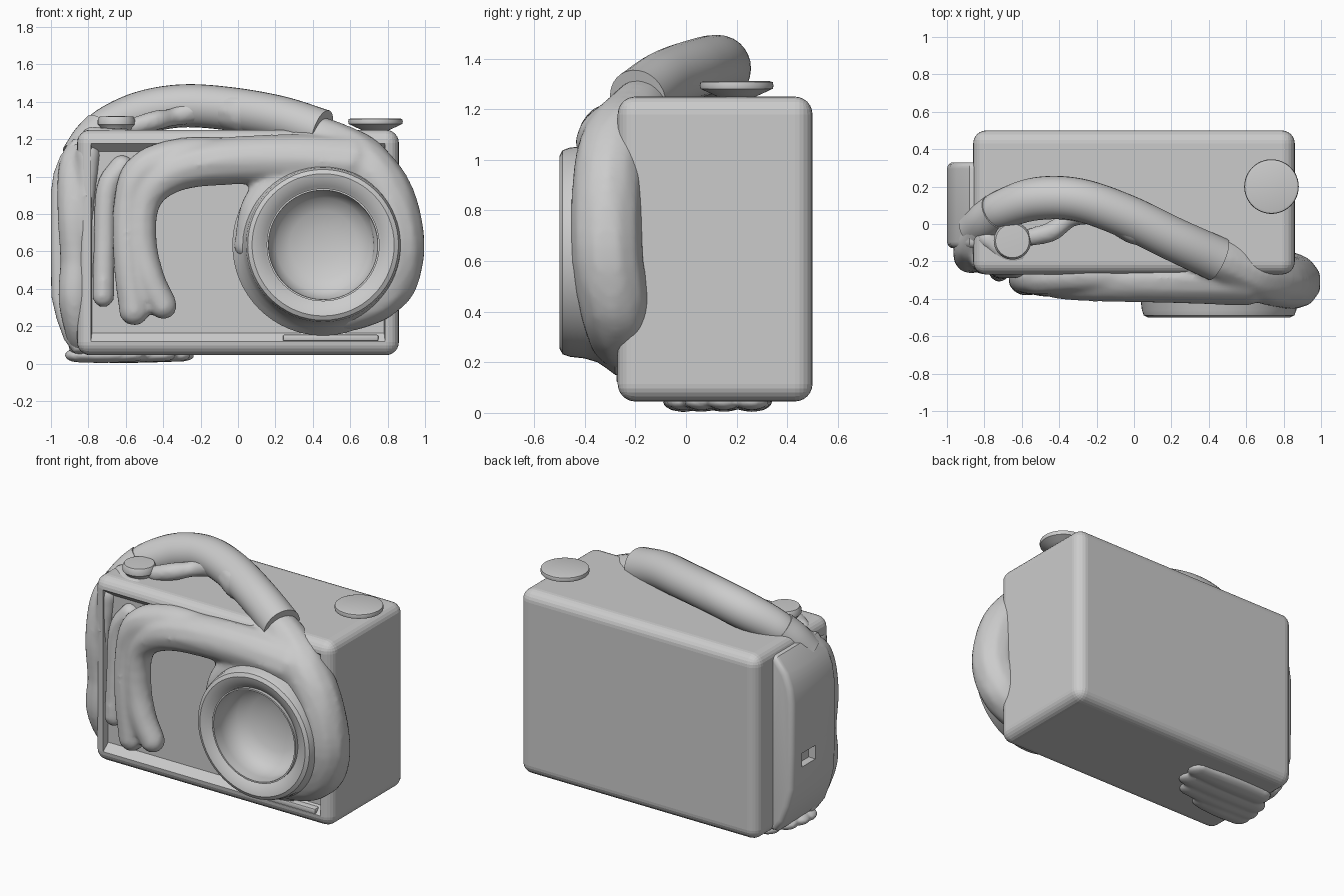
import bpy, bmesh, math
from mathutils import Vector, Matrix

if "Cube" in bpy.data.objects:
    bpy.data.objects.remove(bpy.data.objects["Cube"])

grey = bpy.data.materials.new("plain_grey")
grey.diffuse_color = (0.6, 0.6, 0.6, 1)
grey.use_nodes = True
grey.node_tree.nodes["Principled BSDF"].inputs["Base Color"].default_value = grey.diffuse_color


def finish(name, bm, smooth=True, angle=35):
    bmesh.ops.recalc_face_normals(bm, faces=bm.faces)
    me = bpy.data.meshes.new(name)
    bm.to_mesh(me)
    bm.free()
    ob = bpy.data.objects.new(name, me)
    bpy.context.collection.objects.link(ob)
    me.materials.append(grey)
    if smooth:
        bpy.ops.object.select_all(action='DESELECT')
        ob.select_set(True)
        bpy.context.view_layer.objects.active = ob
        bpy.ops.object.shade_smooth_by_angle(angle=math.radians(angle))
    return ob


def box(bm, lo, hi, bevel=0, seg=3):
    lo, hi = Vector(lo), Vector(hi)
    m = Matrix.Translation((lo + hi) / 2) @ Matrix.Diagonal((*(hi - lo), 1))
    vs = bmesh.ops.create_cube(bm, size=1, matrix=m)["verts"]
    if bevel:
        es = list({e for v in vs for e in v.link_edges})
        bmesh.ops.bevel(bm, geom=es, offset=bevel, segments=seg, profile=0.5, affect='EDGES')


def lathe(name, profile, origin, axis, steps=64):
    """Revolve (radius, height) pairs around the z or -y axis."""
    bm = bmesh.new()
    vs = [bm.verts.new((r, 0, h)) for r, h in profile]
    es = [bm.edges.new(p) for p in zip(vs, vs[1:])]
    bmesh.ops.spin(bm, geom=vs + es, cent=(0, 0, 0), axis=(0, 0, 1),
                   angle=2 * math.pi, steps=steps)
    bmesh.ops.remove_doubles(bm, verts=bm.verts, dist=0.0005)
    if axis == 'Y':
        bmesh.ops.rotate(bm, verts=bm.verts, matrix=Matrix.Rotation(math.pi / 2, 3, 'X'))
    bmesh.ops.translate(bm, verts=bm.verts, vec=origin)
    return finish(name, bm)


def spline(pts, n=10):
    """Catmull-Rom samples of (x, y, z, radius) points."""
    p = [Vector(q) for q in pts]
    p = [2 * p[0] - p[1]] + p + [2 * p[-1] - p[-2]]
    out = []
    for a, b, c, d in zip(p, p[1:], p[2:], p[3:]):
        for i in range(n):
            t = i / n
            out.append(0.5 * (2 * b + (c - a) * t + (2 * a - 5 * b + 4 * c - d) * t * t
                              + (3 * b - a - 3 * c + d) * t ** 3))
    return out + [p[-2]]


def limb(bm, pts, squash=(1, 1, 1)):
    for s in spline(pts):
        bmesh.ops.create_icosphere(bm, subdivisions=2, radius=1, matrix=Matrix.Translation(s.xyz)
                                   @ Matrix.Diagonal((*(s.w * k for k in squash), 1)))


def fuse(ob, voxel=0.018, smooth=6):
    r = ob.modifiers.new("fuse", 'REMESH')
    r.mode, r.voxel_size, r.use_smooth_shade = 'VOXEL', voxel, True
    s = ob.modifiers.new("soften", 'SMOOTH')
    s.factor, s.iterations = 0.5, smooth


def tube(name, pts, sides=28):
    """Smooth sleeve with flat ends."""
    bm = bmesh.new()
    ss = spline(pts, 8)
    rings = []
    for i, s in enumerate(ss):
        t = (ss[min(i + 1, len(ss) - 1)].xyz - ss[max(i - 1, 0)].xyz).normalized()
        u = t.cross(Vector((0, 1, 0.2))).normalized()
        w = t.cross(u)
        rings.append([bm.verts.new(s.xyz + s.w * (u * math.cos(a) + w * math.sin(a)))
                      for a in (2 * math.pi * k / sides for k in range(sides))])
    for a, b in zip(rings, rings[1:]):
        for k in range(sides):
            j = (k + 1) % sides
            bm.faces.new((a[k], a[j], b[j], b[k]))
    bm.faces.new(rings[0])
    bm.faces.new(rings[-1])
    return finish(name, bm, angle=50)


# Camera body with a recessed, sloped-edge front panel
bm = bmesh.new()
box(bm, (-0.86, -0.27, 0.045), (0.86, 0.5, 1.25), 0.07, 6)
bm.normal_update()
front = max((f for f in bm.faces if f.normal.y < -0.99), key=lambda f: f.calc_area())
bmesh.ops.inset_region(bm, faces=[front], thickness=0.005, depth=0)
bmesh.ops.inset_region(bm, faces=[front], thickness=0.008, depth=-0.045)
for v in front.verts:
    v.co.z = 0.165 if v.co.z < 0.6 else 1.135
finish("camera_body", bm, False)

# Raised rails on the lower ledge
bm = bmesh.new()
box(bm, (0.24, -0.275, 0.12), (0.75, -0.2, 0.155), 0.008, 2)
finish("ledge_rail", bm)

# Lens ring with a concave glass
lathe("lens_ring", [(0.485, 0.2), (0.485, 0.28), (0.462, 0.31), (0.435, 0.35), (0.42, 0.4),
                    (0.413, 0.46), (0.403, 0.488), (0.38, 0.5), (0.345, 0.492), (0.315, 0.47),
                    (0.3, 0.46), (0.302, 0.485), (0.292, 0.485), (0.29, 0.42), (0.288, 0.36),
                    (0.25, 0.3), (0.18, 0.265), (0.09, 0.245), (0, 0.24)],
      (0.455, 0, 0.635), 'Y')

# Top buttons
lathe("right_button", [(0, 0), (0.06, 0), (0.1, 0.018), (0.143, 0.038), (0.146, 0.05),
                       (0.143, 0.064), (0.13, 0.068), (0, 0.068)], (0.735, 0.2, 1.243), 'Z', 48)
lathe("left_button", [(0, 0), (0.075, 0), (0.085, 0.02), (0.1, 0.035), (0.1, 0.06),
                      (0.09, 0.078), (0, 0.082)], (-0.65, -0.09, 1.243), 'Z', 40)

# Arm around the lens, palm and front fingers
bm = bmesh.new()
limb(bm, [(0.36, -0.15, 1.235, 0.112), (0.52, -0.21, 1.17, 0.125), (0.68, -0.28, 1.06, 0.145),
          (0.81, -0.31, 0.87, 0.145), (0.86, -0.31, 0.62, 0.145), (0.8, -0.28, 0.42, 0.145),
          (0.64, -0.26, 0.31, 0.13), (0.42, -0.25, 0.26, 0.1)])
# collar of the hand around the lens
limb(bm, [(0.455 + 0.4 * math.cos(a), -0.3, 0.635 + 0.4 * math.sin(a),
           0.08 + 0.03 * max(0, math.sin(a)))
          for a in (math.radians(d) for d in range(-30, 210, 30))])
limb(bm, [(0.6, -0.29, 1.07, 0.15), (0.3, -0.29, 1.09, 0.14), (-0.1, -0.29, 1.08, 0.13),
          (-0.35, -0.3, 1.02, 0.11), (-0.49, -0.3, 0.88, 0.085), (-0.515, -0.3, 0.65, 0.085),
          (-0.47, -0.31, 0.45, 0.083), (-0.4, -0.31, 0.31, 0.077)])
limb(bm, [(0, -0.27, 1.11, 0.1), (-0.3, -0.27, 1.11, 0.1), (-0.51, -0.28, 1.03, 0.1),
          (-0.585, -0.29, 0.85, 0.085), (-0.585, -0.3, 0.55, 0.085), (-0.555, -0.3, 0.285, 0.085)])
fuse(finish("front_hand", bm))

# Outer finger lying on the panel
bm = bmesh.new()
limb(bm, [(-0.62, -0.22, 1.05, 0.07), (-0.7, -0.23, 0.92, 0.065), (-0.715, -0.24, 0.6, 0.062),
          (-0.72, -0.25, 0.36, 0.062)])
fuse(finish("outer_finger", bm))

# Arched sleeve over the top, with its cuff
tube("handle_sleeve", [(0.45, -0.19, 1.24, 0.12), (0.22, -0.085, 1.315, 0.117),
                       (-0.05, 0.045, 1.363, 0.116), (-0.3, 0.13, 1.378, 0.115),
                       (-0.52, 0.135, 1.34, 0.115), (-0.7, 0.08, 1.265, 0.105),
                       (-0.79, 0.03, 1.19, 0.09)])
tube("sleeve_cuff", [(-0.73, 0.065, 1.25, 0.105), (-0.79, 0.02, 1.185, 0.105),
                     (-0.85, -0.03, 1.1, 0.1)])

# Thumb and folds under the sleeve
bm = bmesh.new()
limb(bm, [(-0.55, -0.07, 1.27, 0.05), (-0.44, -0.04, 1.3, 0.055), (-0.34, 0.03, 1.32, 0.05),
          (-0.22, 0.08, 1.36, 0.08)])
limb(bm, [(-0.06, 0.045, 1.36, 0.115), (0.02, 0.0, 1.345, 0.118)])
limb(bm, [(-0.78, -0.08, 1.21, 0.06), (-0.68, -0.17, 1.21, 0.05), (-0.6, -0.17, 1.22, 0.04)])
fuse(finish("thumb", bm), 0.015, 4)

# Finger down the left front corner
bm = bmesh.new()
limb(bm, [(-0.82, -0.02, 1.16, 0.09), (-0.87, -0.12, 1.04, 0.095), (-0.875, -0.17, 0.8, 0.095),
          (-0.865, -0.17, 0.55, 0.09), (-0.87, -0.17, 0.35, 0.095), (-0.85, -0.12, 0.18, 0.08),
          (-0.84, -0.02, 0.08, 0.065)])
limb(bm, [(-0.8, -0.2, 1.12, 0.07), (-0.81, -0.22, 0.9, 0.05), (-0.82, -0.22, 0.7, 0.04)])
fuse(finish("corner_finger", bm))

# Rounded grip on the left side with a small slot
bm = bmesh.new()
outline = [(-0.8, 0.06), (-0.88, 0.06), (-0.93, 0.13), (-0.97, 0.24), (-0.998, 0.36),
           (-1, 0.6), (-1, 0.92), (-0.985, 1.02), (-0.95, 1.11), (-0.88, 1.2), (-0.8, 1.21)]
face = bm.faces.new([bm.verts.new((x, -0.13, z)) for x, z in outline])
ext = bmesh.ops.extrude_face_region(bm, geom=[face])["geom"]
bmesh.ops.translate(bm, verts=[g for g in ext if isinstance(g, bmesh.types.BMVert)],
                    vec=(0, 0.46, 0))
rim = [e for e in bm.edges if abs(e.verts[0].co.y - e.verts[1].co.y) < 1e-4
       and min(v.co.x for v in e.verts) < -0.81]
bmesh.ops.bevel(bm, geom=rim, offset=0.035, segments=4, profile=0.5, affect='EDGES')
grip = finish("side_grip", bm)
bm = bmesh.new()
box(bm, (-1.1, 0.09, 0.48), (-0.95, 0.23, 0.57))
cutter = finish("slot_cutter", bm, False)
cutter.hide_render = True
cutter.hide_viewport = True
cut = grip.modifiers.new("slot", 'BOOLEAN')
cut.operation, cut.object = 'DIFFERENCE', cutter

# Flat fingers curling underneath
bm = bmesh.new()
for y, start, tip in ((0.26, -0.78, -0.3), (0.15, -0.83, -0.32),
                      (0.06, -0.85, -0.4), (-0.01, -0.85, -0.56)):
    limb(bm, [(start, y, 0.045, 0.08), ((start + tip) / 2, y, 0.045, 0.085),
              (tip, y, 0.045, 0.07)], (1, 1, 0.5))
fuse(finish("under_fingers", bm), 0.012, 3)
